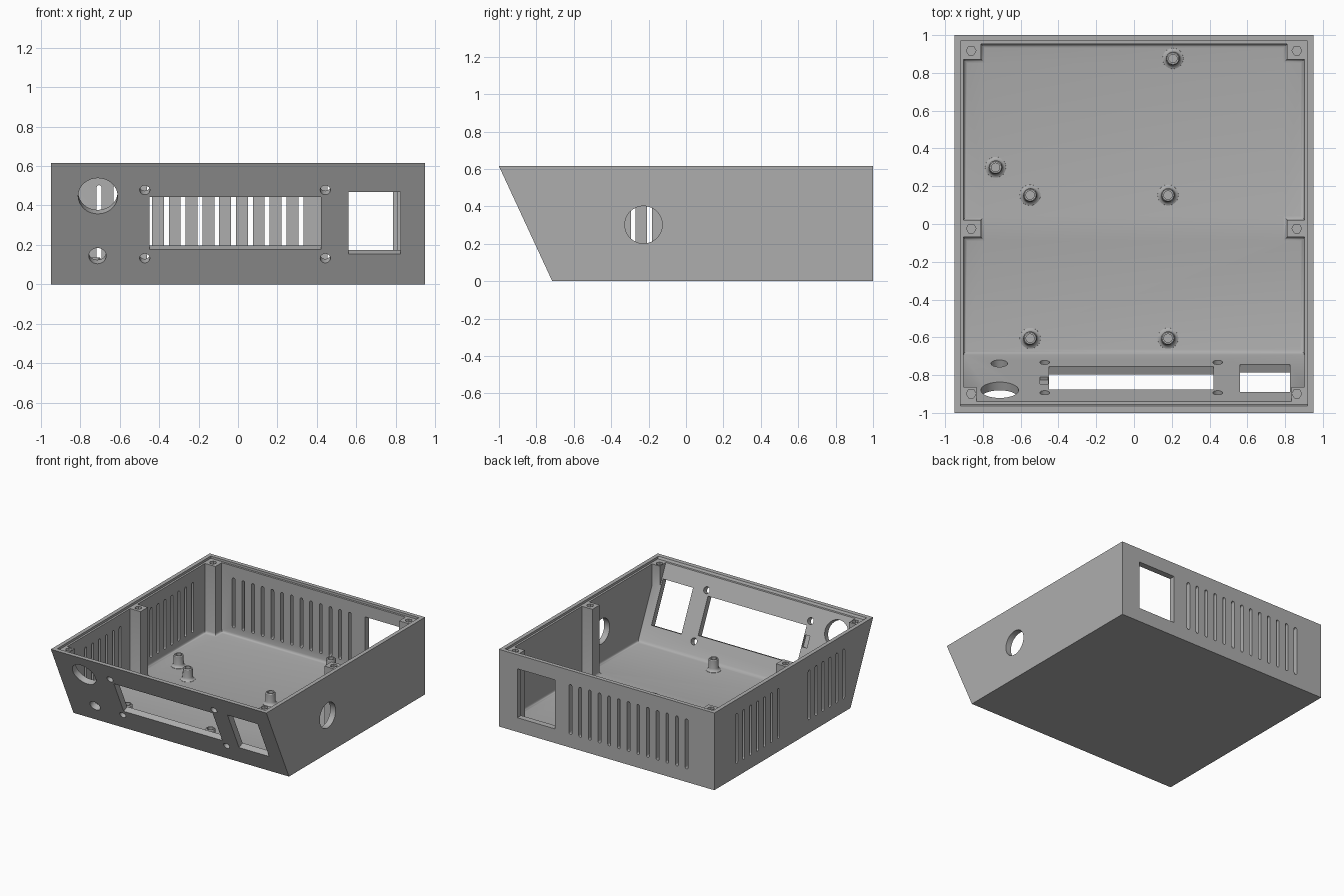
import bpy, bmesh, math
from mathutils import Matrix, Vector

if "Cube" in bpy.data.objects:
    bpy.data.objects.remove(bpy.data.objects["Cube"])

HW, H = 0.95, 0.615              # half width, height
Y_FOOT, Y_BACK = -0.715, 1.0     # front foot and back
LEAN = (1.0 - 0.715) / H         # front panel lean per unit height
COS = 1 / math.hypot(1, LEAN)
WALL, LIP, FLOOR, STEP = 0.048, 0.032, 0.045, 0.597

grey = bpy.data.materials.new("grey plastic")
grey.diffuse_color = (0.42, 0.42, 0.42, 1)
grey.use_nodes = True
grey.node_tree.nodes["Principled BSDF"].inputs["Base Color"].default_value = grey.diffuse_color


def frame(ux, uy, origin=(0, 0, 0)):
    """Matrix whose local xy plane lies on a panel, z pointing outward."""
    ux, uy = Vector(ux), Vector(uy)
    m = Matrix((ux, uy, ux.cross(uy))).transposed().to_4x4()
    m.translation = origin
    return m


TOP = frame((1, 0, 0), (0, 1, 0))
RIGHT = frame((0, 1, 0), (0, 0, 1))
LEFT = frame((0, -1, 0), (0, 0, 1))
BACK = frame((-1, 0, 0), (0, 0, 1))
FRONT = frame((1, 0, 0), (0, -LEAN * COS, COS), (0, Y_FOOT, 0))


def prism(bm, pts, m, w0, w1):
    """Extrude a 2D outline along the panel normal from w0 to w1."""
    lo = [bm.verts.new(m @ Vector((u, v, w0))) for u, v in pts]
    hi = [bm.verts.new(m @ Vector((u, v, w1))) for u, v in pts]
    bm.faces.new(lo[::-1])
    bm.faces.new(hi)
    n = len(pts)
    for i in range(n):
        j = (i + 1) % n
        bm.faces.new((lo[i], lo[j], hi[j], hi[i]))


def rect(u0, u1, v0, v1):
    return [(u0, v0), (u1, v0), (u1, v1), (u0, v1)]


def circle(u, v, r, n=32):
    return [(u + r * math.cos(2 * math.pi * i / n), v + r * math.sin(2 * math.pi * i / n)) for i in range(n)]


def slot(u, v0=0.105, v1=0.503, r=0.0125, n=8):
    arc = [math.pi * i / n for i in range(n + 1)]
    return ([(u + r * math.cos(a), v1 - r + r * math.sin(a)) for a in arc] +
            [(u - r * math.cos(a), v0 + r - r * math.sin(a)) for a in arc])


def side_profile(t, z0, z1):
    """Side outline of the case, moved inward by t."""
    def yf(z):
        return Y_FOOT - LEAN * z + t / COS
    return [(yf(z0), z0), (Y_BACK - t, z0), (Y_BACK - t, z1), (yf(z1), z1)]


def make(name, bm, helper=False):
    bmesh.ops.recalc_face_normals(bm, faces=bm.faces)
    me = bpy.data.meshes.new(name)
    bm.to_mesh(me)
    bm.free()
    me.materials.append(grey)
    ob = bpy.data.objects.new(name, me)
    bpy.context.collection.objects.link(ob)
    ob.hide_render = helper
    return ob


def cut(ob, tool):
    """Subtract the tool, then remove it."""
    mod = ob.modifiers.new("cut", 'BOOLEAN')
    mod.operation, mod.solver, mod.object = 'DIFFERENCE', 'EXACT', tool
    bpy.context.view_layer.update()
    me = bpy.data.meshes.new_from_object(ob.evaluated_get(bpy.context.evaluated_depsgraph_get()))
    ob.modifiers.clear()
    ob.data = me
    bpy.data.objects.remove(tool)


# outer case
bm = bmesh.new()
prism(bm, side_profile(0, 0, H), RIGHT, -HW, HW)
case = make("case", bm)

# cavity, leaving screw posts at the walls
bm = bmesh.new()
prism(bm, side_profile(WALL, FLOOR, 0.7), RIGHT, -HW + WALL, HW - WALL)
cavity = make("cavity_cutter", bm, True)
bm = bmesh.new()
for s in (-1, 1):
    for inner, y0, y1 in ((0.81, 0.872, 1.1), (0.81, -0.07, 0.022), (0.835, -1.2, -0.862)):
        prism(bm, rect(*sorted((s * inner, s * 1.1)), y0, y1), TOP, -0.1, 0.9)
cut(cavity, make("post_cutter", bm, True))

# rounded corner between floor, walls and posts
bm = bmesh.new()
bm.from_mesh(cavity.data)
rim = [e for e in bm.edges if all(abs(v.co.z - FLOOR) < 1e-4 for v in e.verts)
       and e.calc_face_angle(0) > 0.3]
bmesh.ops.bevel(bm, geom=rim, offset=0.02, segments=3, profile=0.5, affect='EDGES')
bm.to_mesh(cavity.data)
bm.free()
cut(case, cavity)

# stepped rim for the lid
bm = bmesh.new()
prism(bm, side_profile(LIP, STEP, 0.7), RIGHT, -HW + LIP, HW - LIP)
cut(case, make("rim_cutter", bm, True))

# all openings
bm = bmesh.new()
# front panel: display window, switch, round holes and display screws
front = [rect(-0.45, 0.42, 0.177 / COS, 0.443 / COS),
         rect(0.56, 0.825, 0.154 / COS, 0.468 / COS),
         circle(-0.711, 0.448 / COS, 0.1), circle(-0.713, 0.144 / COS, 0.044)]
front += [circle(x, z / COS, 0.026, 20) for x in (-0.473, 0.443) for z in (0.132, 0.478)]
for pts in front:
    prism(bm, pts, FRONT, -0.1, 0.1)
# small relief beside the window, inside only
prism(bm, rect(-0.498, -0.455, 0.33, 0.42), FRONT, -0.1, -0.03)
# back panel: socket opening and vents
for pts in [rect(-0.787, -0.455, 0.113, 0.503)] + [slot(0.705 - 0.0853 * i) for i in range(13)]:
    prism(bm, pts, BACK, 0.9, 1.1)
# left side: two groups of vents
for y0, n in ((0.195, 7), (-0.63, 6)):
    for i in range(n):
        prism(bm, slot(-y0 - 0.087 * i), LEFT, HW - 0.08, HW + 0.1)
# right side: round hole
prism(bm, circle(-0.227, 0.302, 0.1, 48), RIGHT, HW - 0.1, HW + 0.1)
# hexagonal screw holes in the posts
for x in (-0.862, 0.862):
    for y in (0.918, -0.024, -0.898):
        prism(bm, circle(x, y, 0.026, 6), TOP, STEP - 0.08, 0.7)
cut(case, make("opening_cutter", bm, True))

# board standoffs, turned from a profile with a flared foot and a screw hole
PROFILE = [(0.056, -0.005), (0.055, 0.002), (0.046, 0.006), (0.04, 0.013), (0.037, 0.024), (0.036, 0.085),
           (0.031, 0.092), (0.022, 0.092), (0.022, 0.05), (0, 0.05)]
standoffs = []
for x, y in ((0.206, 0.876), (-0.733, 0.3), (-0.55, 0.153), (0.18, 0.153), (-0.55, -0.605), (0.18, -0.605)):
    bm = bmesh.new()
    vs = [bm.verts.new((r, 0, z)) for r, z in PROFILE]
    es = [bm.edges.new(p) for p in zip(vs, vs[1:])]
    bmesh.ops.spin(bm, geom=vs + es, cent=(0, 0, 0), axis=(0, 0, 1), angle=2 * math.pi, steps=24)
    bmesh.ops.remove_doubles(bm, verts=bm.verts, dist=1e-4)
    ob = make("standoff", bm)
    ob.location = (x, y, FLOOR)
    standoffs.append(ob)

# smooth the curves, keep the corners sharp
for ob in [case] + standoffs:
    bpy.context.view_layer.objects.active = ob
    ob.select_set(True)
bpy.ops.object.shade_smooth_by_angle(angle=math.radians(32))
